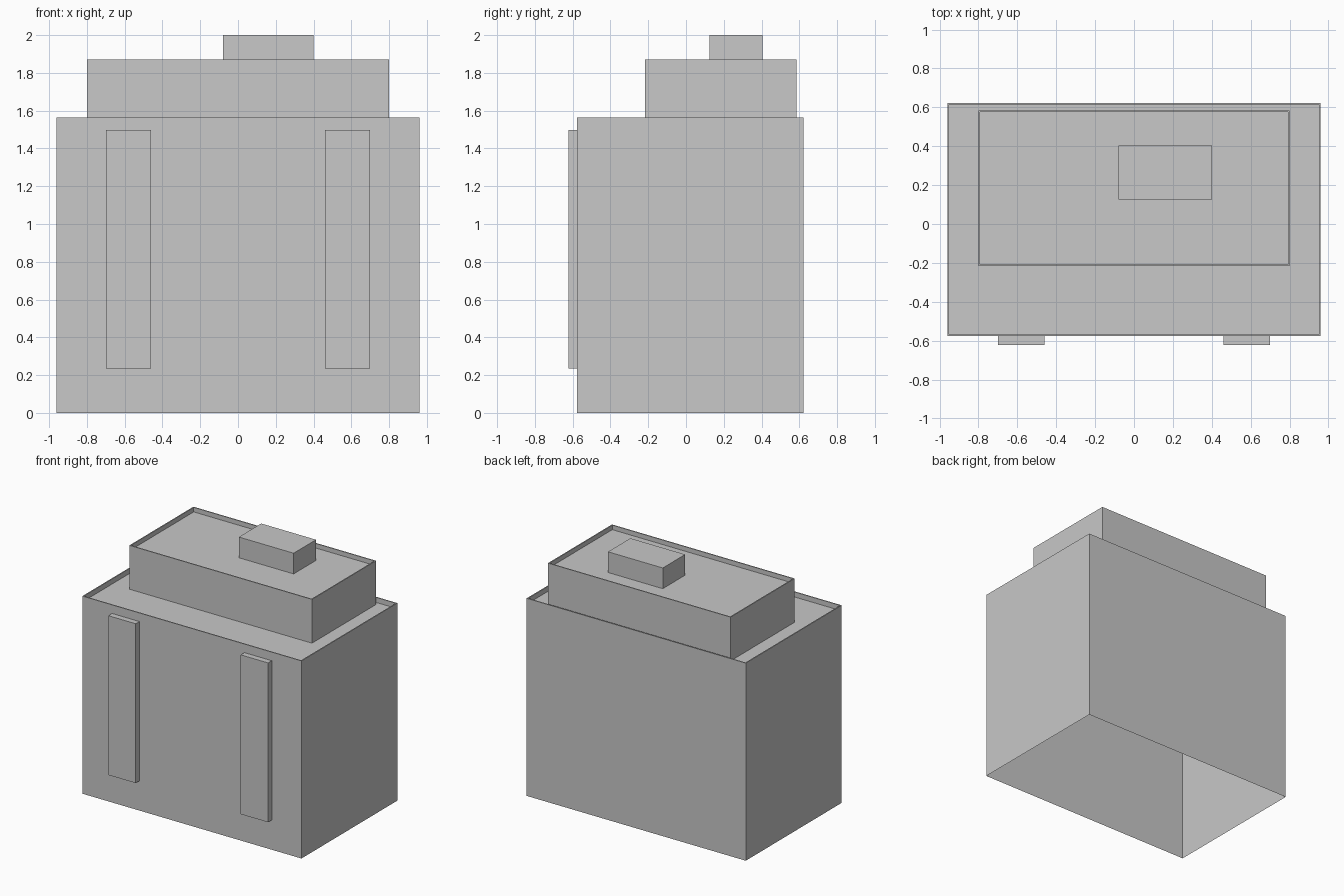
import bpy
import bmesh
from mathutils import Vector

default_cube = bpy.data.objects.get("Cube")
if default_cube:
    bpy.data.objects.remove(default_cube, do_unlink=True)

# Single plain grey for the whole building
GREY = (0.58, 0.58, 0.58, 1.0)
grey = bpy.data.materials.new("plain_grey")
grey.use_nodes = True
grey.diffuse_color = GREY
grey.node_tree.nodes["Principled BSDF"].inputs["Base Color"].default_value = GREY


def block(name, low, high, open_bottom=False, rim=0.0, drop=0.0):
    """Box between two corners, optionally hollow below and with a parapet."""
    low, high = Vector(low), Vector(high)
    size, centre = high - low, (low + high) / 2
    bm = bmesh.new()
    bmesh.ops.create_cube(bm, size=1)
    for v in bm.verts:
        v.co = Vector(a * b for a, b in zip(v.co, size)) + centre
    bm.normal_update()
    top = next(f for f in bm.faces if f.normal.z > 0.5)
    bottom = next(f for f in bm.faces if f.normal.z < -0.5)
    if rim:
        # Narrow rim, then a sunken roof surrounded by inner parapet walls
        bmesh.ops.inset_region(bm, faces=[top], thickness=rim)
        walls = bmesh.ops.extrude_face_region(bm, geom=[top])["geom"]
        if top.is_valid:
            bmesh.ops.delete(bm, geom=[top], context='FACES_ONLY')
        for v in walls:
            if isinstance(v, bmesh.types.BMVert):
                v.co.z -= drop
    if open_bottom:
        bmesh.ops.delete(bm, geom=[bottom], context='FACES_ONLY')
    mesh = bpy.data.meshes.new(name)
    bm.to_mesh(mesh)
    bm.free()
    mesh.materials.append(grey)
    obj = bpy.data.objects.new(name, mesh)
    bpy.context.collection.objects.link(obj)
    return obj


# Main hall, open underneath, with sunken roof
block("main_hall", (-0.96, -0.577, 0), (0.96, 0.623, 1.565),
      open_bottom=True, rim=0.012, drop=0.04)

# Set-back upper storey standing on the main roof
block("upper_storey", (-0.8, -0.217, 1.525), (0.8, 0.585, 1.872),
      open_bottom=True, rim=0.012, drop=0.036)

# Small rooftop unit
block("roof_unit", (-0.08, 0.125, 1.836), (0.4, 0.405, 2.0), open_bottom=True)

# Pair of tall front panels
for side, x in (("right", -0.58), ("left", 0.58)):
    block(side + "_front_panel", (x - 0.12, -0.623, 0.235), (x + 0.12, -0.577, 1.497))
